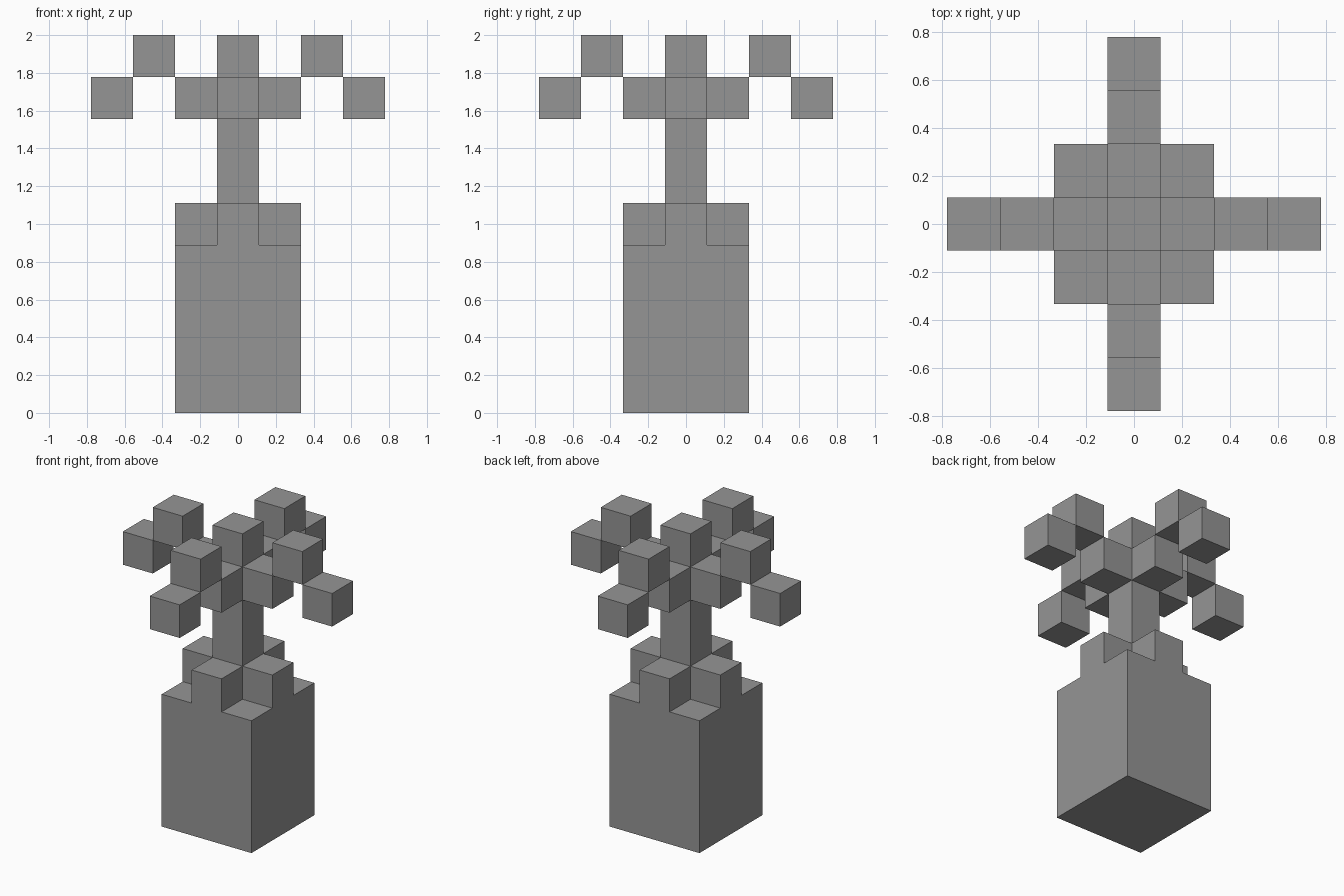
import bpy
import bmesh
from itertools import product
from mathutils import Vector

cube = bpy.data.objects.get("Cube")
if cube:
    bpy.data.objects.remove(cube, do_unlink=True)

UNIT = 2 / 9  # edge of one block

grey = bpy.data.materials.new("mid_grey")
grey.use_nodes = True
grey.diffuse_color = (0.3, 0.3, 0.3, 1)
grey.node_tree.nodes["Principled BSDF"].inputs["Base Color"].default_value = (0.3, 0.3, 0.3, 1)

SIDES = [(1, 0), (-1, 0), (0, 1), (0, -1)]


def ring(radius, z):
    """Four blocks around the axis."""
    return {(x * radius, y * radius, z) for x, y in SIDES}


def column(z0, z1):
    return {(0, 0, z) for z in range(z0, z1)}


parts = {
    # square pot with a cross-shaped raised top
    "pot": set(product((-1, 0, 1), (-1, 0, 1), range(4))) | ring(1, 4) | column(4, 5),
    "stem": column(5, 7),
    # cross of branches with a block on top
    "crown": ring(1, 7) | column(7, 9),
    # stepped blocks reaching outward and down
    "upper_leaves": ring(2, 8),
    "outer_leaves": ring(3, 7),
}
filled = set().union(*parts.values())


def build(name, cells):
    """Skin the blocks, leaving out faces hidden between neighbours."""
    bm = bmesh.new()
    for cell in sorted(cells):
        centre = Vector(cell) + Vector((0, 0, 0.5))
        for axis, sign in product(range(3), (-1, 1)):
            normal = Vector((0, 0, 0))
            normal[axis] = sign
            if tuple(int(a + b) for a, b in zip(cell, normal)) in filled:
                continue
            u = Vector((0, 0, 0))
            u[(axis + 1) % 3] = 0.5
            v = normal.cross(u)
            middle = centre + normal / 2
            corners = (middle - u - v, middle + u - v, middle + u + v, middle - u + v)
            bm.faces.new([bm.verts.new(c * UNIT) for c in corners])
    bmesh.ops.remove_doubles(bm, verts=bm.verts, dist=0.001)
    bmesh.ops.dissolve_limit(bm, angle_limit=0.01, verts=bm.verts, edges=bm.edges)
    mesh = bpy.data.meshes.new(name)
    bm.to_mesh(mesh)
    bm.free()
    mesh.materials.append(grey)
    bpy.context.collection.objects.link(bpy.data.objects.new(name, mesh))


for part, blocks in parts.items():
    build(part, blocks)
